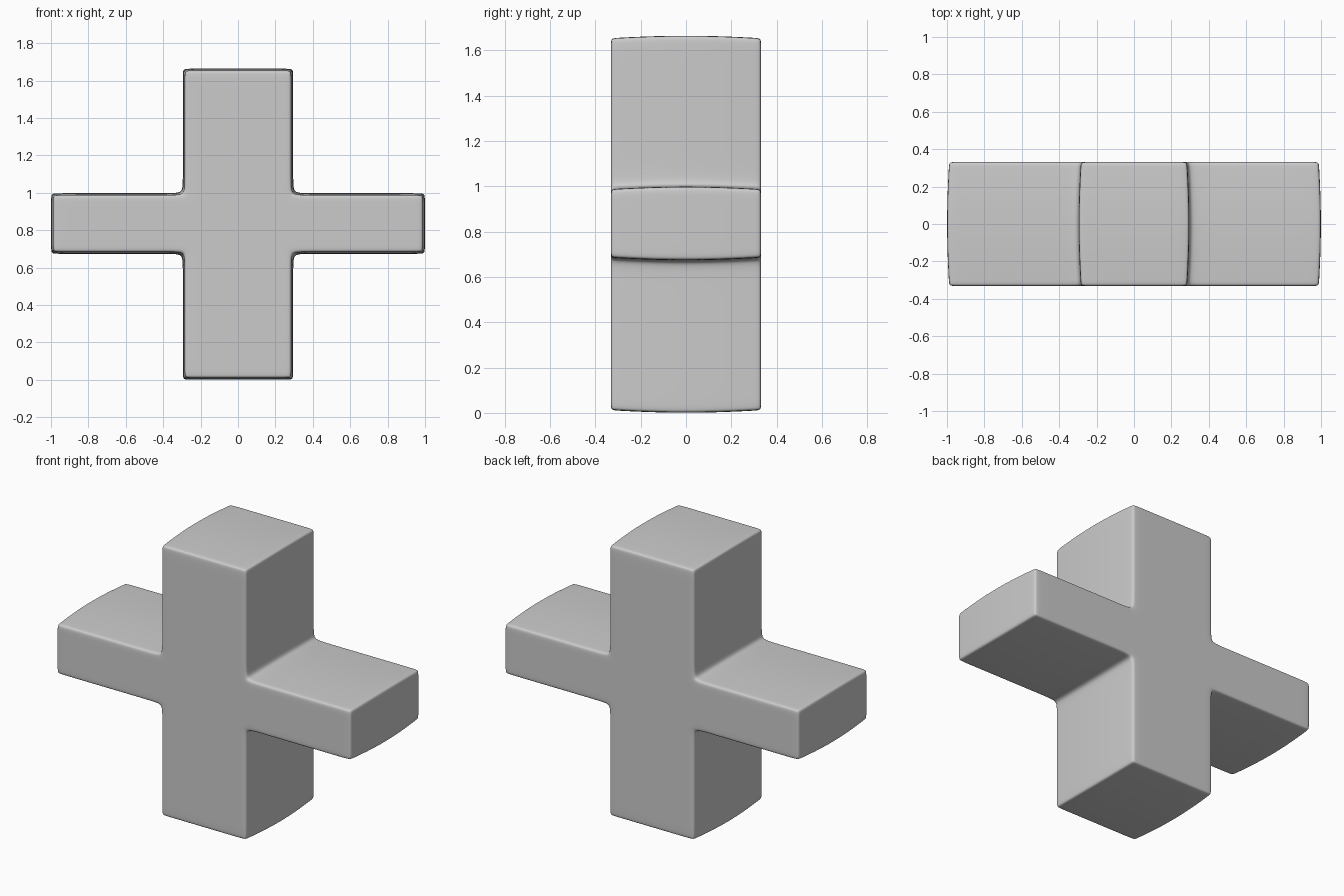
import bpy, bmesh

if "Cube" in bpy.data.objects:
    bpy.data.objects.remove(bpy.data.objects["Cube"])

# Cage grid lines: block edges plus tight support loops
half_x = [0.26, 0.296, 0.365, 0.96, 1.0]
xs = [-v for v in reversed(half_x)] + half_x
ys = [-0.332, -0.305, -0.16, 0, 0.16, 0.305, 0.332]
zs = [0, 0.035, 0.61, 0.673, 0.705, 0.965, 0.999, 1.065, 1.63, 1.665]
MID_Z, BOW = 0.836, 0.012
bm = bmesh.new()
verts = {}


def filled(i, j, k):
    """True when a grid cell lies in the upright or the crossbar."""
    if not (0 <= i < len(xs) - 1 and 0 <= j < len(ys) - 1 and 0 <= k < len(zs) - 1):
        return False
    x, z = (xs[i] + xs[i + 1]) / 2, (zs[k] + zs[k + 1]) / 2
    return abs(x) < 0.296 or 0.673 < z < 0.999


def vert(key):
    """Shared cage point, pulled in slightly toward front and back so faces bow."""
    if key not in verts:
        x, y, z = xs[key[0]], ys[key[1]], zs[key[2]]
        b = BOW * (y / 0.332) ** 2
        verts[key] = bm.verts.new((x - b * (1 if x > 0 else -1), y,
                                   z - b * (1 if z > MID_Z else -1)))
    return verts[key]


# Skin the outside of all filled cells
for i in range(len(xs) - 1):
    for j in range(len(ys) - 1):
        for k in range(len(zs) - 1):
            if not filled(i, j, k):
                continue
            for axis in range(3):
                for side in (0, 1):
                    n = [i, j, k]
                    n[axis] += 1 if side else -1
                    if filled(*n):
                        continue
                    u, v = [a for a in range(3) if a != axis]
                    loop = []
                    for du, dv in ((0, 0), (1, 0), (1, 1), (0, 1)):
                        p = [i, j, k]
                        p[axis] += side
                        p[u] += du
                        p[v] += dv
                        loop.append(vert(tuple(p)))
                    bm.faces.new(loop)
bmesh.ops.recalc_face_normals(bm, faces=bm.faces)
for f in bm.faces:
    f.smooth = True

# Rounded cross block
mesh = bpy.data.meshes.new("cross_block")
bm.to_mesh(mesh)
bm.free()
cross = bpy.data.objects.new("cross_block", mesh)
bpy.context.collection.objects.link(cross)
sub = cross.modifiers.new("rounding", 'SUBSURF')
sub.levels = sub.render_levels = 3
